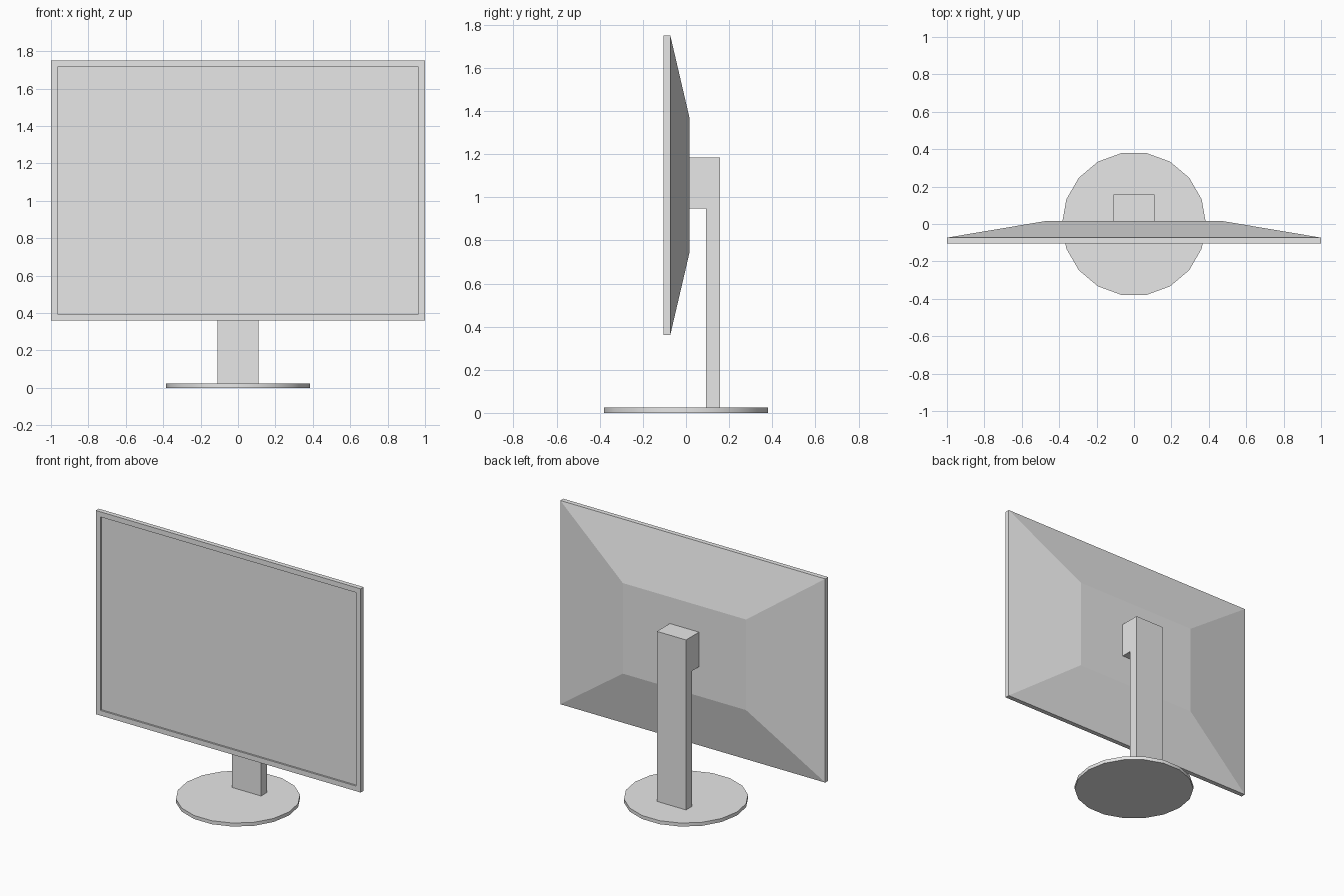
import bpy
import bmesh
import math

cube = bpy.data.objects.get("Cube")
if cube:
    bpy.data.objects.remove(cube, do_unlink=True)

grey = bpy.data.materials.new("light grey plastic")
grey.use_nodes = True
GREY = (0.8, 0.8, 0.8, 1)
grey.diffuse_color = GREY
grey.node_tree.nodes["Principled BSDF"].inputs["Base Color"].default_value = GREY


def add_object(name, bm):
    bmesh.ops.recalc_face_normals(bm, faces=bm.faces)
    mesh = bpy.data.meshes.new(name)
    bm.to_mesh(mesh)
    bm.free()
    mesh.materials.append(grey)
    obj = bpy.data.objects.new(name, mesh)
    bpy.context.collection.objects.link(obj)
    return obj


def rect_ring(bm, half_x, half_z, y, centre_z):
    corners = ((-1, -1), (1, -1), (1, 1), (-1, 1))
    return [bm.verts.new((sx * half_x, y, centre_z + sz * half_z)) for sx, sz in corners]


# Display: recessed screen, thin bezel, straight rim and tapered back
HALF_X, HALF_Z, CENTRE_Z = 1.0, 0.695, 1.056
BEZEL, RECESS = 0.035, 0.012
FRONT, RIM, BACK = -0.105, -0.073, 0.017
sections = [
    (HALF_X - BEZEL, HALF_Z - BEZEL, FRONT + RECESS),
    (HALF_X - BEZEL, HALF_Z - BEZEL, FRONT),
    (HALF_X, HALF_Z, FRONT),
    (HALF_X, HALF_Z, RIM),
    (0.465, 0.309, BACK),
]
bm = bmesh.new()
rings = [rect_ring(bm, hx, hz, y, CENTRE_Z) for hx, hz, y in sections]
bm.faces.new(rings[0])
bm.faces.new(rings[-1])
for a, b in zip(rings, rings[1:]):
    for i in range(4):
        j = (i + 1) % 4
        bm.faces.new((a[i], a[j], b[j], b[i]))
add_object("display_panel", bm)

# Stand: an upright with a short arm, extruded across the width
BASE_TOP, STAND_HALF = 0.024, 0.11
profile = [(0.092, BASE_TOP), (0.157, BASE_TOP), (0.157, 1.184),
           (BACK, 1.184), (BACK, 0.948), (0.092, 0.948)]
bm = bmesh.new()
side = bm.faces.new([bm.verts.new((-STAND_HALF, y, z)) for y, z in profile])
grown = bmesh.ops.extrude_face_region(bm, geom=[side], use_keep_orig=True)
moved = [v for v in grown["geom"] if isinstance(v, bmesh.types.BMVert)]
bmesh.ops.translate(bm, verts=moved, vec=(2 * STAND_HALF, 0, 0))
add_object("stand", bm)

# Base: round foot plate
bpy.ops.mesh.primitive_cylinder_add(vertices=18, radius=0.385, depth=BASE_TOP,
                                    location=(0, 0, BASE_TOP / 2),
                                    rotation=(0, 0, math.pi / 2))
base = bpy.context.object
base.name = "base"
base.data.materials.append(grey)
bpy.ops.object.shade_smooth_by_angle(angle=math.radians(30))
